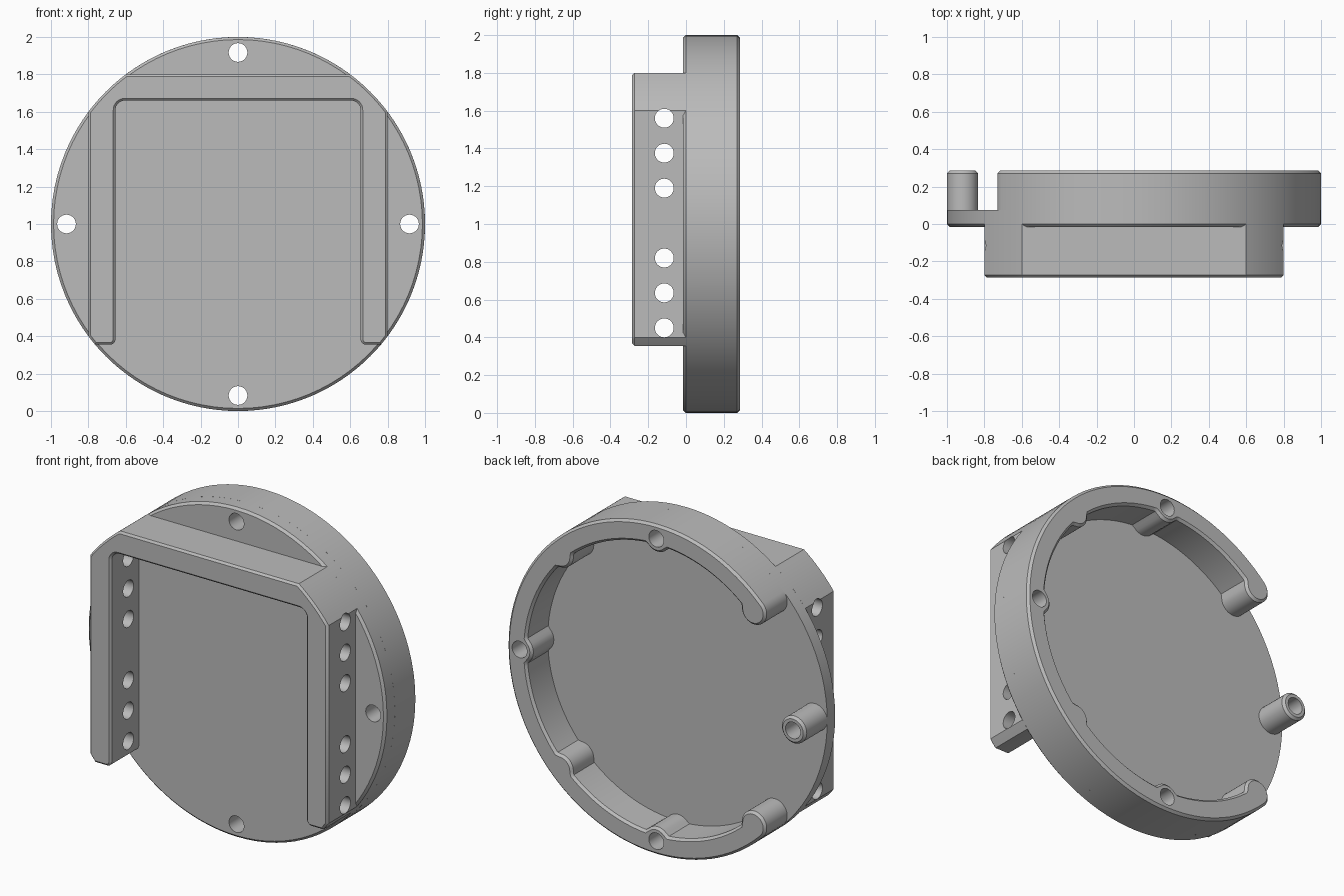
import bpy
import bmesh
from math import sin, cos, radians, sqrt, asin, acos, degrees
from mathutils import Vector

if "Cube" in bpy.data.objects:
    bpy.data.objects.remove(bpy.data.objects["Cube"], do_unlink=True)

# Main sizes
RADIUS, WALL_IN = 1.0, 0.875
BOSS_AT, BOSS_R, HOLE_R = 0.917, 0.083, 0.05
FRONT, PLATE, REAR = -0.015, 0.075, 0.285
CHAMFER = 0.014

grey = bpy.data.materials.new("plain_grey")
grey.use_nodes = True
grey.diffuse_color = (0.5, 0.5, 0.5, 1)
grey.node_tree.nodes["Principled BSDF"].inputs["Base Color"].default_value = (0.5, 0.5, 0.5, 1)


def arc(cx, cz, r, a0, a1, n):
    """Points along an arc, angles in degrees."""
    steps = [radians(a0 + (a1 - a0) * i / n) for i in range(n + 1)]
    return [Vector((cx + r * cos(a), cz + r * sin(a))) for a in steps]


def clean(pts):
    """Drop repeated points and make the outline run counter-clockwise."""
    pts = [p for i, p in enumerate(pts) if (p - pts[i - 1]).length > 1e-4]
    area = sum(pts[i - 1].cross(p) for i, p in enumerate(pts))
    return pts if area > 0 else pts[::-1]


def inset(pts, d):
    """Shrink an outline by d with mitred corners."""
    out = []
    for i, p in enumerate(pts):
        a = (p - pts[i - 1]).normalized()
        b = (pts[(i + 1) % len(pts)] - p).normalized()
        na, nb = Vector((-a.y, a.x)), Vector((-b.y, b.x))
        out.append(p + (na + nb) * d / max(1 + na.dot(nb), 0.3))
    return out


def prism(name, pts, y0, y1, front=0.0, back=0.0):
    """Extrude an x-z outline along y, with optional end chamfers."""
    pts = clean(pts)
    levels = [(y0, front)]
    if front:
        levels.append((y0 + front, 0))
    if back:
        levels.append((y1 - back, 0))
    levels.append((y1, back))
    bm = bmesh.new()
    rings = [[bm.verts.new((p.x, y, p.y + RADIUS)) for p in (inset(pts, d) if d else pts)]
             for y, d in levels]
    for lo, hi in zip(rings, rings[1:]):
        for i in range(len(pts)):
            bm.faces.new((lo[i - 1], lo[i], hi[i], hi[i - 1]))
    bm.faces.new(rings[0])
    bm.faces.new(rings[-1])
    bmesh.ops.recalc_face_normals(bm, faces=bm.faces)
    mesh = bpy.data.meshes.new(name)
    bm.to_mesh(mesh)
    bm.free()
    ob = bpy.data.objects.new(name, mesh)
    bpy.context.collection.objects.link(ob)
    mesh.materials.append(grey)
    return ob


def drill(ob, centre, axis):
    """Cut a round hole through a part."""
    rot = (radians(90), 0, 0) if axis == "y" else (0, radians(90), 0)
    bpy.ops.mesh.primitive_cylinder_add(vertices=32, radius=HOLE_R, depth=3,
                                        location=centre, rotation=rot)
    cutter = bpy.context.object
    cutter.hide_render = True
    mod = ob.modifiers.new("hole", "BOOLEAN")
    mod.operation, mod.solver, mod.object = "DIFFERENCE", "EXACT", cutter
    bpy.ops.object.select_all(action="DESELECT")
    bpy.context.view_layer.objects.active = ob
    ob.select_set(True)
    bpy.ops.object.modifier_apply(modifier=mod.name)
    bpy.data.objects.remove(cutter, do_unlink=True)


def finish(ob):
    bpy.ops.object.select_all(action="DESELECT")
    bpy.context.view_layer.objects.active = ob
    ob.select_set(True)
    bpy.ops.object.shade_smooth_by_angle(angle=radians(30))


# Round base plate
plate = prism("base_plate", arc(0, 0, RADIUS, 0, 360, 96), FRONT, PLATE, front=CHAMFER)


# Open rim wall with bosses every 45 degrees and rounded ends
def wall_inner(deg):
    off = radians((deg + 22.5) % 45 - 22.5)
    side = BOSS_AT * sin(off)
    if abs(side) >= BOSS_R:
        return WALL_IN
    return min(WALL_IN, BOSS_AT * cos(off) - sqrt(BOSS_R ** 2 - side ** 2))


def end_centre(deg):
    return BOSS_AT * cos(radians(deg)), BOSS_AT * sin(radians(deg))


outline = arc(0, 0, RADIUS, -135, 135, 90)
outline += arc(*end_centre(135), BOSS_R, 135, 315, 18)
for i in range(1, 270):
    a = 135 - i
    outline.append(Vector((cos(radians(a)), sin(radians(a)))) * wall_inner(a))
outline += arc(*end_centre(-135), BOSS_R, 45, 225, 18)
wall = prism("rim_wall", outline, PLATE, REAR, back=CHAMFER)

# Free-standing post in the rim opening
post = prism("screw_post", arc(-BOSS_AT, 0, BOSS_R, 0, 360, 32), PLATE, REAR, back=CHAMFER)

# Front U-shaped frame, trimmed to the plate's circle
HALF, INNER, FOOT = 0.8, 0.655, -0.645
low = degrees(asin(FOOT))
side = degrees(acos(HALF))
right = arc(INNER + 0.03, FOOT + 0.03, 0.03, 180, 270, 6)
right += arc(0, 0, RADIUS, low, -side, 3)
right += arc(0, 0, RADIUS, side, degrees(asin(HALF)), 8)
left = [Vector((-p.x, p.y)) for p in reversed(right)]
opening = arc(-INNER + 0.05, INNER - 0.045, 0.05, 180, 90, 8)
opening += arc(INNER - 0.05, INNER - 0.045, 0.05, 90, 0, 8)
frame = prism("front_frame", right + left + opening, -0.285, 0.0, front=0.012)

# Screw holes through plate, wall and post
for x, z in ((1, 0), (-1, 0), (0, 1), (0, -1)):
    centre = (x * BOSS_AT, 0, RADIUS + z * BOSS_AT)
    drill(plate, centre, "y")
    drill(post if x < 0 else wall, centre, "y")

# Cross holes through both frame legs
for sign in (-1, 1):
    for step in (1, 2, 3):
        drill(frame, (0, -0.115, 1.005 + sign * 0.185 * step), "x")

for ob in (plate, wall, post, frame):
    finish(ob)
